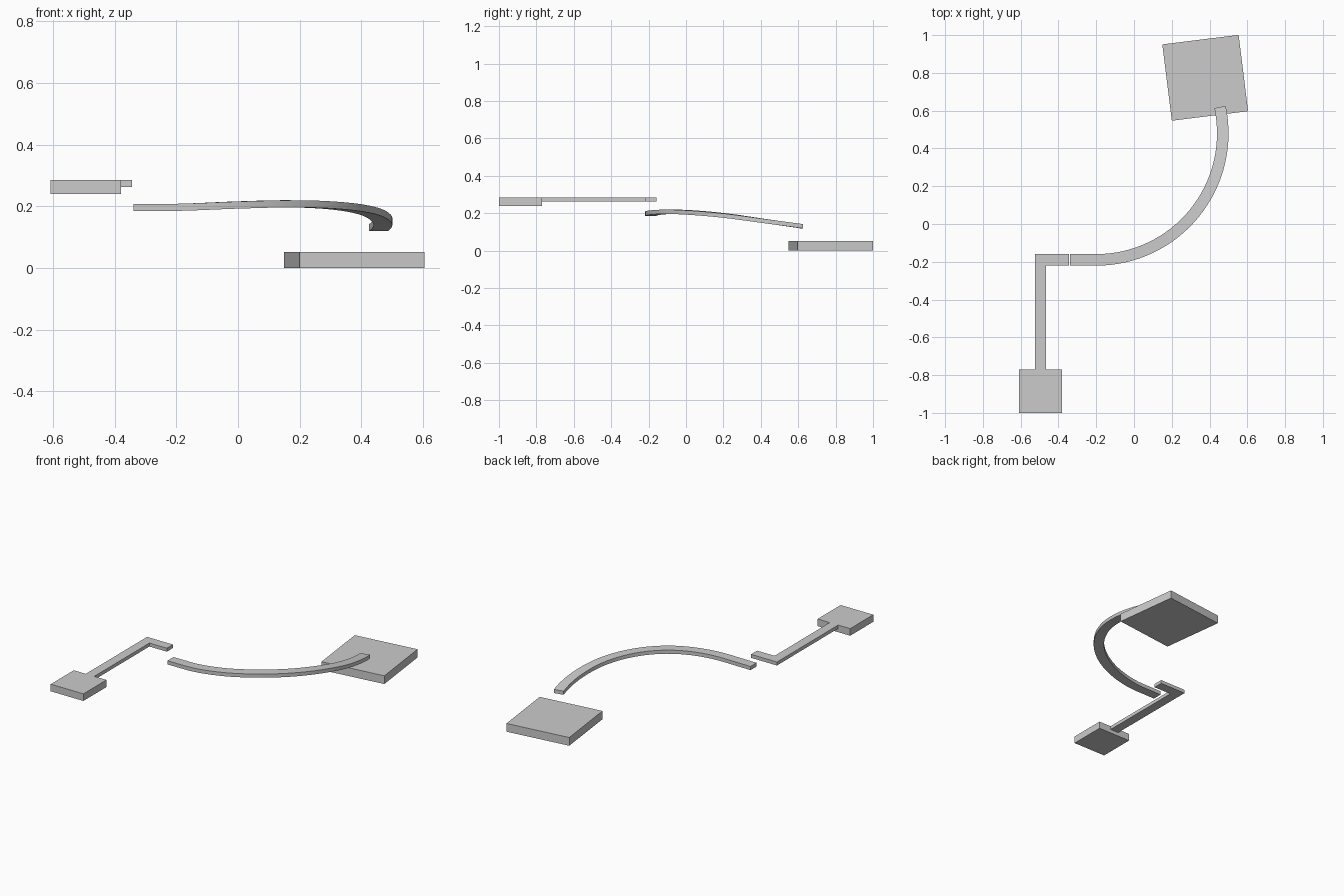
import bpy, bmesh, math

if "Cube" in bpy.data.objects:
    bpy.data.objects.remove(bpy.data.objects["Cube"])


def prism(name, outline, z0, z1):
    """Flat slab extruded from a counter-clockwise outline."""
    bm = bmesh.new()
    face = bm.faces.new([bm.verts.new((x, y, z0)) for x, y in outline])
    ext = bmesh.ops.extrude_face_region(bm, geom=[face])
    for v in ext["geom"]:
        if isinstance(v, bmesh.types.BMVert):
            v.co.z = z1
    return finish(name, bm)


def finish(name, bm):
    bmesh.ops.recalc_face_normals(bm, faces=bm.faces)
    mesh = bpy.data.meshes.new(name)
    bm.to_mesh(mesh)
    bm.free()
    ob = bpy.data.objects.new(name, mesh)
    bpy.context.collection.objects.link(ob)
    return ob


def spline(keys, t):
    """Catmull-Rom through evenly spaced keys, t in 0..1."""
    n = len(keys) - 1
    i = min(int(t * n), n - 1)
    f = t * n - i
    b, c = keys[i], keys[i + 1]
    a = keys[i - 1] if i > 0 else b
    d = keys[i + 2] if i + 2 <= n else 2 * c - b
    return 0.5 * (2 * b + (c - a) * f + (2 * a - 5 * b + 4 * c - d) * f ** 2
                  + (3 * b - a - 3 * c + d) * f ** 3)


# Upper platform and its L-shaped walkway
prism("upper_platform", [(-0.608, -1), (-0.38, -1), (-0.38, -0.77), (-0.608, -0.77)], 0.24, 0.285)
prism("upper_walkway", [(-0.524, -0.77), (-0.465, -0.77), (-0.465, -0.22),
                        (-0.343, -0.22), (-0.343, -0.159), (-0.524, -0.159)], 0.263, 0.285)

# Lower platform, turned slightly
cx, cy, half, turn = 0.377, 0.774, 0.2035, math.radians(7.1)
corners = [(-half, -half), (half, -half), (half, half), (-half, half)]
prism("lower_platform", [(cx + x * math.cos(turn) - y * math.sin(turn),
                          cy + x * math.sin(turn) + y * math.cos(turn)) for x, y in corners], 0, 0.052)

# Curved track: short straight, then an arc that rises and falls
WIDTH, THICK, RADIUS, STEPS = 0.061, 0.023, 0.67, 32
heights = [0.208, 0.2155, 0.2195, 0.213, 0.1965, 0.1695, 0.142]
stations = [(-0.339, -0.19, -math.pi / 2, 0.207)]
for i in range(STEPS + 1):
    t = i / STEPS
    ang = math.radians(-90 + 102 * t)
    stations.append((-0.2 + RADIUS * math.cos(ang), 0.48 + RADIUS * math.sin(ang),
                     ang, spline(heights, t)))

bm = bmesh.new()
rings = []
for x, y, ang, z in stations:
    ox, oy = math.cos(ang) * WIDTH / 2, math.sin(ang) * WIDTH / 2
    rings.append([bm.verts.new(p) for p in (
        (x - ox, y - oy, z - THICK), (x + ox, y + oy, z - THICK),
        (x + ox, y + oy, z), (x - ox, y - oy, z))])
for a, b in zip(rings, rings[1:]):
    for k in range(4):
        bm.faces.new((a[k], a[(k + 1) % 4], b[(k + 1) % 4], b[k]))
bm.faces.new(rings[0])
bm.faces.new(rings[-1])
track = finish("curved_track", bm)
bpy.context.view_layer.objects.active = track
track.select_set(True)
bpy.ops.object.shade_smooth_by_angle(angle=math.radians(30))
